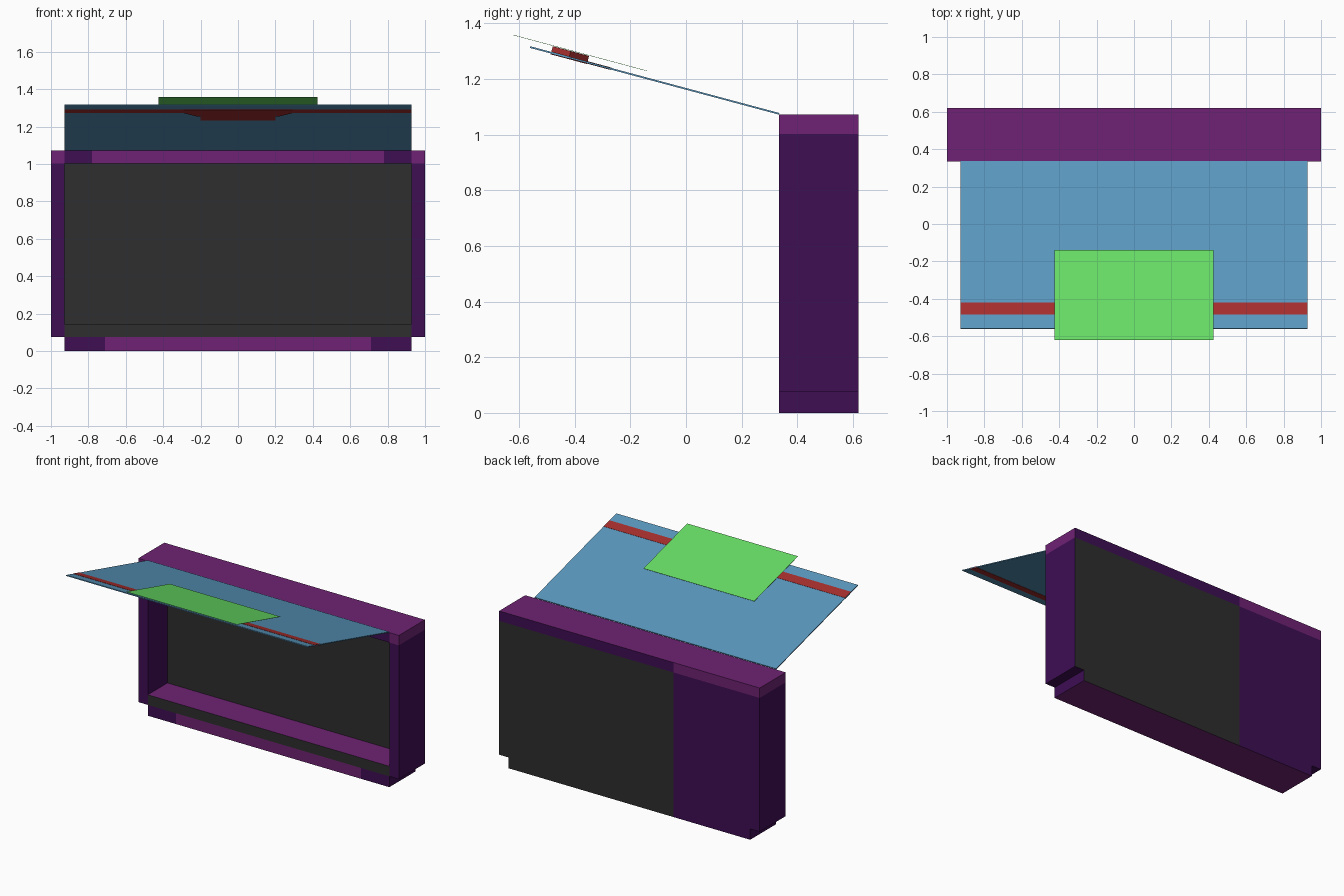
import bpy, bmesh, math
from mathutils import Vector

cube = bpy.data.objects.get("Cube")
if cube:
    bpy.data.objects.remove(cube, do_unlink=True)


def material(name, *rgb):
    lin = [((c / 255 + 0.055) / 1.055) ** 2.4 for c in rgb] + [1]
    m = bpy.data.materials.new(name)
    m.use_nodes = True
    m.diffuse_color = lin
    m.node_tree.nodes["Principled BSDF"].inputs["Base Color"].default_value = lin
    return m


PURPLE, DARK, GREY, BLUE, RED, GREEN = range(6)
MATS = [material("purple", 110, 34, 115), material("dark_purple", 62, 14, 84),
        material("charcoal", 46, 46, 46), material("sky_blue", 91, 153, 192),
        material("red", 168, 47, 46), material("green", 104, 222, 102)]


def finish(name, bm, rule):
    """Colour faces by rule(center, normal) and add the object."""
    bmesh.ops.recalc_face_normals(bm, faces=bm.faces)
    bm.normal_update()
    for f in bm.faces:
        f.material_index = rule(f.calc_center_median(), f.normal)
    me = bpy.data.meshes.new(name)
    bm.to_mesh(me)
    bm.free()
    for m in MATS:
        me.materials.append(m)
    ob = bpy.data.objects.new(name, me)
    bpy.context.collection.objects.link(ob)


def block(name, lo, hi, rule, x_cuts=(), z_cuts=()):
    """Box between two corners, cut along x and z for colour borders."""
    bm = bmesh.new()
    bmesh.ops.create_cube(bm, size=1)
    lo, hi = Vector(lo), Vector(hi)
    for v in bm.verts:
        v.co = (lo + hi) / 2 + v.co * (hi - lo)
    cuts = [((x, 0, 0), (1, 0, 0)) for x in x_cuts] + [((0, 0, z), (0, 0, 1)) for z in z_cuts]
    for co, no in cuts:
        bmesh.ops.bisect_plane(bm, geom=bm.verts[:] + bm.edges[:] + bm.faces[:],
                               plane_co=co, plane_no=no)
    finish(name, bm, rule)


# Cabinet dimensions
FRONT, BACK, TOP = 0.335, 0.62, 1.072
INNER, SPLIT = 0.927, -0.34


def side_rule(c, n):
    return GREY if n.y > 0.5 and c.x > 0 else DARK


def back_rule(c, n):
    return DARK if n.y > 0.5 and c.x < SPLIT else GREY


def top_rule(c, n):
    if n.y < -0.5:
        return DARK if 0.78 < abs(c.x) < INNER else PURPLE
    if n.y > 0.5:
        return DARK if c.x > SPLIT else PURPLE
    return PURPLE


def base_rule(c, n):
    if n.y < -0.5:
        if c.z > 0.075:
            return GREY
        return DARK if abs(c.x) > 0.71 else PURPLE
    if n.y > 0.5:
        return DARK if c.x < SPLIT else GREY
    return DARK if abs(n.x) > 0.5 else PURPLE


# Cabinet: two sides, back, top and plinth
for name, a, b in (("left_side", INNER, 1), ("right_side", -1, -INNER)):
    block(name, (a, FRONT, 0.075), (b, BACK, 1.003), side_rule)
block("back_panel", (-INNER, 0.55, 0.145), (INNER, BACK, 1.003), back_rule, [SPLIT])
block("top_panel", (-1, FRONT, 1.003), (1, BACK, TOP), top_rule,
      [-INNER, -0.78, SPLIT, 0.78, INNER])
block("base", (-INNER, FRONT, 0), (INNER, BACK, 0.145), base_rule,
      [-0.71, SPLIT, 0.71], [0.075])

# Awning frame: distance runs outward from the hinge, height is off its surface
TILT = math.radians(15)
HINGE = Vector((0, FRONT, 1.075))
OUT = Vector((0, -math.cos(TILT), math.sin(TILT)))
UP = Vector((0, math.sin(TILT), math.cos(TILT)))


def sloped(name, half, low, high, colour):
    """Prism on the slope from a mirrored (half width, distance) outline."""
    outline = half + [(-x, d) for x, d in reversed(half)]
    bm = bmesh.new()
    rings = [[bm.verts.new(HINGE + Vector((x, 0, 0)) + OUT * d + UP * h)
              for x, d in outline] for h in (low, high)]
    for ring in rings:
        bm.faces.new(ring)
    for i in range(len(outline)):
        j = (i + 1) % len(outline)
        bm.faces.new((rings[0][i], rings[0][j], rings[1][j], rings[1][i]))
    finish(name, bm, lambda c, n: colour)


sloped("awning", [(INNER, 0), (INNER, 0.927)], -0.003, 0.003, BLUE)
sloped("awning_stripe", [(INNER, 0.782), (INNER, 0.849)], -0.0045, 0.0045, RED)
sloped("sign_mount", [(0.22, 0.714), (0.29, 0.782), (0.29, 0.849)], -0.006, 0.024, RED)
sloped("mount_tail", [(0.2, 0.626), (0.2, 0.714)], -0.0045, 0.0045, RED)
sloped("sign_panel", [(0.425, 0.499), (0.425, 0.996)], 0.0255, 0.027, GREEN)
